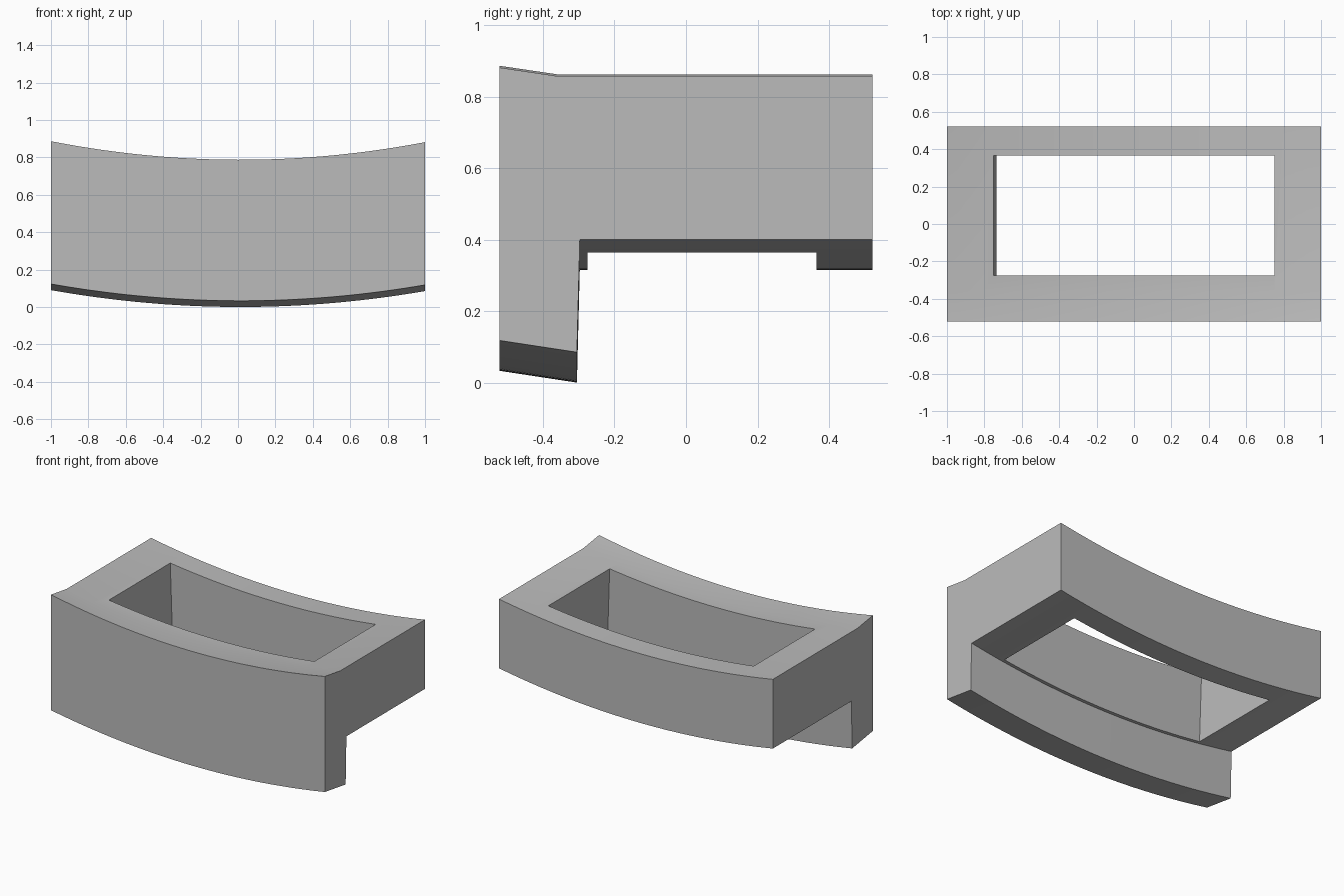
import bpy, bmesh, math

cube = bpy.data.objects.get("Cube")
if cube:
    bpy.data.objects.remove(cube, do_unlink=True)

grey = bpy.data.materials.new("plain grey")
grey.use_nodes = True
colour = (0.5, 0.5, 0.5, 1)
grey.diffuse_color = colour
grey.node_tree.nodes["Principled BSDF"].inputs["Base Color"].default_value = colour

SEGMENTS = 40


def add_object(name, bm):
    bmesh.ops.recalc_face_normals(bm, faces=bm.faces)
    mesh = bpy.data.meshes.new(name)
    bm.to_mesh(mesh)
    bm.free()
    mesh.materials.append(grey)
    obj = bpy.data.objects.new(name, mesh)
    bpy.context.collection.objects.link(obj)
    return obj


def sag(x):
    return 0.0875 * x * x - 0.0025 * x


def section(x):
    """Side profile with a front leg and a raised front lip."""
    lip = 0.787 + 0.009 * x * x
    points = [(-0.522, 0.033), (-0.305, 0), (-0.297, 0.315), (0.522, 0.315),
              (0.522, 0.772), (-0.36, 0.772), (-0.522, lip)]
    return [(x, y, z + sag(x)) for y, z in points]


# Curved frame body: the profile swept from side to side
bm = bmesh.new()
rings = []
for i in range(SEGMENTS + 1):
    x = -1 + 2 * i / SEGMENTS
    rings.append([bm.verts.new(p) for p in section(x)])
for a, b in zip(rings, rings[1:]):
    for k in range(len(a)):
        n = (k + 1) % len(a)
        bm.faces.new((a[k], a[n], b[n], b[k]))
bm.faces.new(rings[0])
bm.faces.new(rings[-1])
frame = add_object("curved_frame", bm)

# Slightly leaning cutter for the rectangular opening
bm = bmesh.new()
bmesh.ops.create_cube(bm, size=1)
for v in bm.verts:
    z = 0.6 + v.co.z
    lean = 0.033 * (0.82 - z)
    v.co = (v.co.x * 1.5 + lean, 0.045 + v.co.y * 0.64, z)
cutter = add_object("opening_cutter", bm)
cutter.hide_render = True

cut = frame.modifiers.new("opening", 'BOOLEAN')
cut.operation = 'DIFFERENCE'
cut.solver = 'EXACT'
cut.object = cutter
bpy.ops.object.select_all(action='DESELECT')
frame.select_set(True)
bpy.context.view_layer.objects.active = frame
bpy.ops.object.modifier_apply(modifier=cut.name)
bpy.data.objects.remove(cutter, do_unlink=True)

bpy.ops.object.shade_smooth_by_angle(angle=math.radians(30))
